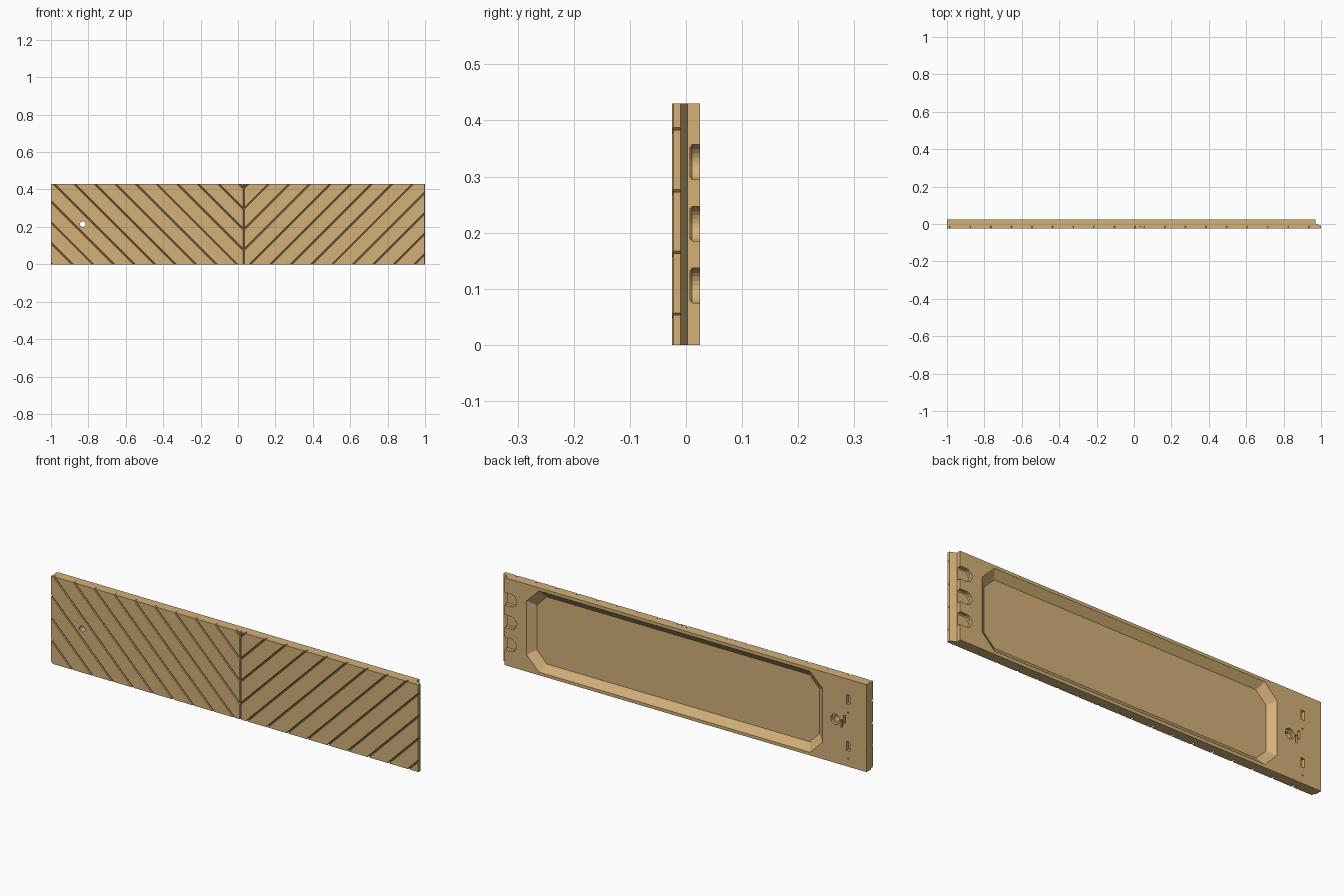
import bpy, bmesh, math
from mathutils import Vector

cube = bpy.data.objects.get("Cube")
if cube:
    bpy.data.objects.remove(cube, do_unlink=True)

HEIGHT, FRONT, LAYER, BACK = 0.43, -0.025, -0.01, 0.025
SEAM, PITCH, SLIT, CHAMFER = 0.03, 0.11, 0.0015, 0.003

wood = bpy.data.materials.new("light_wood")
wood.use_nodes = True
wood.diffuse_color = (0.66, 0.44, 0.19, 1)
bsdf = wood.node_tree.nodes["Principled BSDF"]
bsdf.inputs["Base Color"].default_value = wood.diffuse_color
bsdf.inputs["Roughness"].default_value = 0.7


def make_object(name, bm):
    bmesh.ops.recalc_face_normals(bm, faces=bm.faces[:])
    mesh = bpy.data.meshes.new(name)
    bm.to_mesh(mesh)
    bm.free()
    mesh.materials.append(wood)
    obj = bpy.data.objects.new(name, mesh)
    bpy.context.scene.collection.objects.link(obj)
    return obj


def loft(bm, outline_a, ya, outline_b, yb):
    """Solid between two (x, z) outlines lying at two depths."""
    a = [bm.verts.new((x, ya, z)) for x, z in outline_a]
    b = [bm.verts.new((x, yb, z)) for x, z in outline_b]
    bm.faces.new(a)
    bm.faces.new(b)
    for i in range(len(a)):
        j = (i + 1) % len(a)
        bm.faces.new((a[i], a[j], b[j], b[i]))


def circle(x, z, r, n=24):
    return [(x + r * math.cos(math.tau * i / n), z + r * math.sin(math.tau * i / n))
            for i in range(n)]


def rect(x, z, w, h):
    return [(x - w / 2, z - h / 2), (x + w / 2, z - h / 2),
            (x + w / 2, z + h / 2), (x - w / 2, z + h / 2)]


def octagon(x0, x1, z0, z1, c):
    return [(x0 + c, z0), (x1 - c, z0), (x1, z0 + c), (x1, z1 - c),
            (x1 - c, z1), (x0 + c, z1), (x0, z1 - c), (x0, z0 + c)]


def open_slot(x, z, r, n=12):
    """Slot rounded toward -x and running out past the +x end."""
    arc = [(x + r * math.cos(t), z + r * math.sin(t))
           for t in (math.pi / 2 + math.pi * i / n for i in range(n + 1))]
    return arc + [(1.1, z - r), (1.1, z + r)]


def clip(poly, nx, nz, limit):
    """Keep the part of a convex outline where nx*x + nz*z <= limit."""
    out = []
    for i, p in enumerate(poly):
        q = poly[(i + 1) % len(poly)]
        dp, dq = (nx * v[0] + nz * v[1] - limit for v in (p, q))
        if dp <= 0:
            out.append(p)
        if dp * dq < 0:
            t = dp / (dp - dq)
            out.append((p[0] + t * (q[0] - p[0]), p[1] + t * (q[1] - p[1])))
    return out


def cut(obj, cutters):
    for cutter in cutters:
        mod = obj.modifiers.new(cutter.name, 'BOOLEAN')
        mod.operation, mod.solver, mod.object = 'DIFFERENCE', 'EXACT', cutter


def cutter(name, *solids):
    bm = bmesh.new()
    for s in solids:
        loft(bm, *s)
    obj = make_object(name, bm)
    obj.hide_render = True
    obj.hide_set(True)
    obj.display_type = 'WIRE'
    return obj


# Diagonal planks with chamfered edges, mirrored about the seam
def planks(name, end, mirrored):
    bm = bmesh.new()

    def outline(low, gap):
        side = end + (gap - SLIT if mirrored else 0)
        poly = [(side, 0), (SEAM - gap, 0), (SEAM - gap, HEIGHT), (side, HEIGHT)]
        poly = clip(poly, 1, 1, low + PITCH - gap * math.sqrt(2))
        return clip(poly, -1, -1, -low - gap * math.sqrt(2))

    for k in range(-6, 11):
        low = -0.555 + PITCH * k
        base, face = outline(low, SLIT), outline(low, SLIT + CHAMFER)
        if len(face) < 3:
            continue
        part = bmesh.new()
        for poly, y in ((base, LAYER), (base, FRONT + 0.0025), (face, FRONT)):
            for x, z in poly:
                part.verts.new((2 * SEAM - x if mirrored else x, y, z))
        bmesh.ops.remove_doubles(part, verts=part.verts[:], dist=0.0002)
        bmesh.ops.convex_hull(part, input=part.verts[:])
        loose = [v for v in part.verts if not v.link_faces]
        bmesh.ops.delete(part, geom=loose, context='VERTS')
        bmesh.ops.dissolve_limit(part, angle_limit=0.01, verts=part.verts[:],
                                 edges=part.edges[:])
        bmesh.ops.recalc_face_normals(part, faces=part.faces[:])
        temp = bpy.data.meshes.new("plank")
        part.to_mesh(temp)
        part.free()
        bm.from_mesh(temp)
        bpy.data.meshes.remove(temp)
    return make_object(name, bm)


right_planks = planks("right_planks", -1.0, False)
left_planks = planks("left_planks", 2 * SEAM - 1.0, True)

# Backing board with a bevelled step at its left end
bm = bmesh.new()
profile = [(-1, LAYER), (1, LAYER), (0.97, 0.003), (0.97, BACK), (-1, BACK)]
face = bm.faces.new([bm.verts.new((x, y, 0)) for x, y in profile])
new = bmesh.ops.extrude_face_region(bm, geom=[face])["geom"]
bmesh.ops.translate(bm, vec=Vector((0, 0, HEIGHT)),
                    verts=[v for v in new if isinstance(v, bmesh.types.BMVert)])
board = make_object("backing_board", bm)

# Sloped recess in the back
OVER = 0.03
pocket = cutter("pocket_cutter",
                (octagon(-0.725, 0.815, 0.05, 0.38, 0.055), -0.004,
                 octagon(-0.76, 0.85, 0.015, 0.415, 0.067), BACK + 0.0002))

# Three rounded slots open at the left end
slots = cutter("slot_cutter", *[
    s for z in (0.106, 0.216, 0.326) for s in
    [(open_slot(0.936, z, 0.031), 0.011, open_slot(0.936, z, 0.031), OVER)]])
slot_floors = cutter("slot_floor_cutter", *[
    (open_slot(0.936, z, 0.026), 0.007, open_slot(0.936, z, 0.031), 0.0112)
    for z in (0.106, 0.216, 0.326)])

# Round through hole with a counterbore behind
HOLE = (-0.83, 0.215)
hole = cutter("hole_cutter", (circle(*HOLE, 0.015), -0.04, circle(*HOLE, 0.015), 0.04))
bore = cutter("counterbore_cutter",
              (circle(*HOLE, 0.025), 0.012, circle(*HOLE, 0.025), OVER))

# Small fixing slots and pin holes at the right end
fixings = [rect(-0.90, z, 0.02, 0.045) for z in (0.10, 0.33)]
fixings += [rect(-0.873 + dx, 0.215 + dz, 0.009, 0.04)
            for dx, dz in ((-0.007, 0.012), (0.007, -0.012))]
fixings += [circle(-0.90, z, 0.004, 10) for z in (0.04, 0.265)]
fixing_holes = cutter("fixing_cutter", *[(f, 0.01, f, OVER) for f in fixings])

cut(board, [pocket, slots, slot_floors, hole, bore, fixing_holes])
cut(right_planks, [hole])
